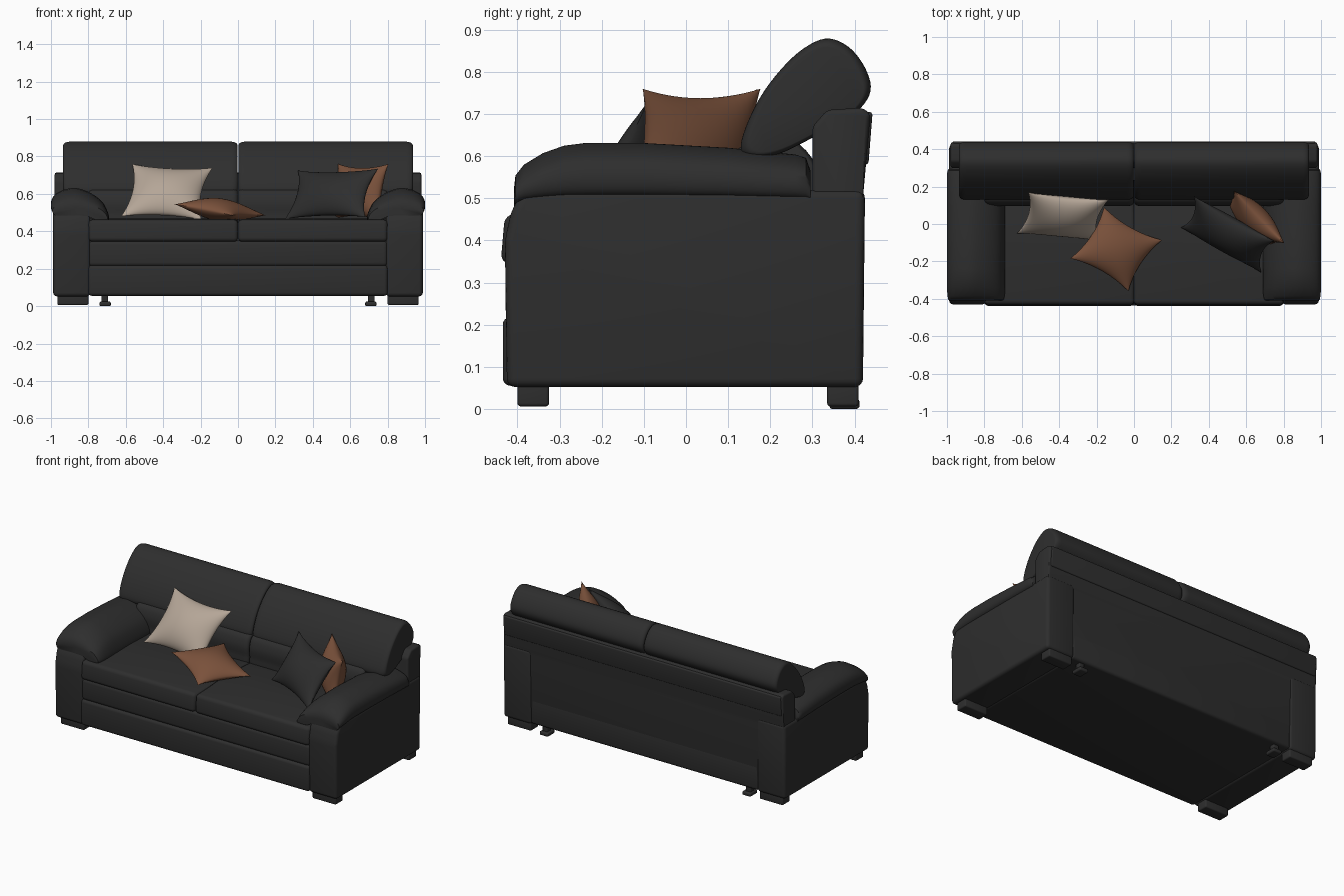
import bpy, bmesh, math
from mathutils import Vector

cube = bpy.data.objects.get("Cube")
if cube:
    bpy.data.objects.remove(cube)


def material(name, color):
    m = bpy.data.materials.new(name)
    m.use_nodes = True
    m.diffuse_color = (*color, 1)
    m.node_tree.nodes["Principled BSDF"].inputs["Base Color"].default_value = (*color, 1)
    return m


LEATHER = material("charcoal leather", (0.027, 0.027, 0.027))
BROWN = material("tan brown fabric", (0.2, 0.085, 0.045))
BEIGE = material("beige fabric", (0.46, 0.38, 0.31))
parts = []


def finish(name, bm, mat=LEATHER, mirror=False):
    bmesh.ops.recalc_face_normals(bm, faces=bm.faces)
    mesh = bpy.data.meshes.new(name)
    bm.to_mesh(mesh)
    bm.free()
    mesh.materials.append(mat)
    ob = bpy.data.objects.new(name, mesh)
    bpy.context.collection.objects.link(ob)
    if mirror:
        ob.modifiers.new("Mirror", "MIRROR").use_mirror_merge = False
    parts.append(ob)
    return ob


def loft(bm, rings):
    """Skin closed rings of points and cap both ends."""
    rows = [[bm.verts.new(p) for p in ring] for ring in rings]
    n = len(rows[0])
    for a, b in zip(rows, rows[1:]):
        for i in range(n):
            j = (i + 1) % n
            bm.faces.new((a[i], a[j], b[j], b[i]))
    bm.faces.new(rows[0])
    bm.faces.new(rows[-1])


def prism(name, profile, x0, x1, bevel, mirror=False):
    """Side profile (y, z) extruded along x with rounded edges."""
    bm = bmesh.new()
    loft(bm, [[(x, y, z) for y, z in profile] for x in (x0, x1)])
    bmesh.ops.bevel(bm, geom=bm.edges[:], offset=bevel, segments=4,
                    profile=0.5, affect='EDGES', clamp_overlap=True)
    return finish(name, bm, mirror=mirror)


def box(y0, y1, z0, z1):
    return [(y0, z0), (y1, z0), (y1, z1), (y0, z1)]


def spline(points, steps=5):
    """Closed smooth curve through the given 2D points."""
    pts, out = [Vector(p) for p in points], []
    n = len(pts)
    for i in range(n):
        a, b, c, d = (pts[(i + k) % n] for k in (-1, 0, 1, 2))
        for s in range(steps):
            t = s / steps
            out.append(0.5 * (2 * b + (c - a) * t + (2 * a - 5 * b + 4 * c - d) * t * t
                              + (3 * b - a - 3 * c + d) * t ** 3))
    return out


def sweep(name, profile, stations, anchor, axis):
    """Soft section swept along x or y; stations are (position, scale, scale)."""
    bm, rings = bmesh.new(), []
    au, av = anchor
    for pos, su, sv in stations:
        ring = [(au + (u - au) * su, av + (v - av) * sv) for u, v in spline(profile)]
        rings.append([(pos, u, v) if axis == "x" else (u, pos, v) for u, v in ring])
    loft(bm, rings)
    return finish(name, bm, mirror=True)


def rounded(lo, hi, depth, inset):
    """Stations for a sweep with domed ends."""
    ends = [(depth * (1 - math.cos(a)), 1 - inset * (1 - math.sin(a)))
            for a in (k * math.pi / 12 for k in range(7))]
    return ([(lo + d, s, s) for d, s in ends] +
            [(hi - d, s, s) for d, s in reversed(ends)])


def pillow(name, mat, centre, a, b, puff, n=20, pinch=0.15):
    """Pinched square cushion spanned by half-edge vectors a and b."""
    c, a, b = Vector(centre), Vector(a), Vector(b)
    normal = a.cross(b).normalized()
    bm = bmesh.new()
    for side in (-1, 1):
        grid = []
        for i in range(n + 1):
            u = -math.cos(math.pi * i / n)
            row = []
            for j in range(n + 1):
                v = -math.cos(math.pi * j / n)
                eu, ev = max(0, 1 - u * u), max(0, 1 - v * v)
                row.append(bm.verts.new(c + a * u * (1 - pinch * ev) + b * v * (1 - pinch * eu)
                                        + normal * side * puff * (eu * ev) ** 0.6))
            grid.append(row)
        for i in range(n):
            for j in range(n):
                bm.faces.new((grid[i][j], grid[i + 1][j], grid[i + 1][j + 1], grid[i][j + 1]))
    bmesh.ops.remove_doubles(bm, verts=bm.verts, dist=0.0005)
    finish(name, bm, mat)


# Base panels, front bands and seat
prism("lower_panel", box(-0.435, 0.415, 0.055, 0.218), -0.8, 0.8, 0.018)
prism("front_band", box(-0.428, 0.3, 0.212, 0.35), -0.8, 0.8, 0.022)
prism("seat_cushion", [(-0.44, 0.345), (0.25, 0.345), (0.25, 0.455), (-0.1, 0.468), (-0.43, 0.462)],
      0, 0.8, 0.022, True)

# Arms with soft draped pads
prism("arm", [(-0.425, 0.052), (0.42, 0.052), (0.425, 0.52), (-0.385, 0.52), (-0.415, 0.47), (-0.43, 0.4)],
      0.79, 0.988, 0.02, True)
sweep("arm_pad",
      [(1.0, 0.54), (0.985, 0.59), (0.93, 0.622), (0.86, 0.63), (0.78, 0.6), (0.72, 0.55),
       (0.69, 0.48), (0.7, 0.45), (0.76, 0.455), (0.8, 0.5), (0.88, 0.51), (0.975, 0.505)],
      [(-0.408, 0.9, 0.35), (-0.405, 0.95, 0.52), (-0.385, 0.98, 0.68), (-0.34, 1, 0.85),
       (-0.29, 1, 0.96), (-0.24, 1, 1), (-0.1, 1, 1), (0.1, 1, 0.93), (0.26, 1, 0.83),
       (0.285, 0.98, 0.78), (0.295, 0.94, 0.6)], (0.85, 0.47), "y")

# Back frame with corner posts
prism("back_frame", [(0.3, 0.06), (0.412, 0.06), (0.42, 0.5), (0.438, 0.7), (0.42, 0.715), (0.335, 0.71), (0.3, 0.67)],
      -0.98, 0.98, 0.015)
prism("back_band", [(0.4, 0.58), (0.433, 0.58), (0.443, 0.705), (0.4, 0.705)], -0.97, 0.97, 0.008)

# Back cushions and lumbar rolls
sweep("back_cushion",
      [(0.13, 0.625), (0.155, 0.7), (0.2, 0.775), (0.265, 0.845), (0.33, 0.879), (0.385, 0.86),
       (0.425, 0.81), (0.438, 0.755), (0.405, 0.705), (0.33, 0.66), (0.22, 0.605), (0.15, 0.595)],
      rounded(0.002, 0.935, 0.035, 0.13), (0.3, 0.72), "x")
sweep("lumbar_roll",
      [(0.12, 0.43), (0.1, 0.5), (0.1, 0.57), (0.135, 0.625), (0.25, 0.64), (0.32, 0.55), (0.3, 0.43)],
      rounded(0.002, 0.8, 0.03, 0.12), (0.25, 0.52), "x")

# Feet and small castors
for name, y0, y1 in (("front_foot", -0.4, -0.325), ("back_foot", 0.335, 0.41)):
    prism(name, box(y0, y1, 0.006, 0.07), 0.8, 0.965, 0.008, True)
prism("castor_stem", box(0.36, 0.395, 0.015, 0.07), 0.695, 0.73, 0.005, True)
prism("castor_wheel", box(0.34, 0.412, 0, 0.024), 0.68, 0.74, 0.008, True)

# Scatter pillows
pillow("beige_pillow", BEIGE, (-0.38, 0.04, 0.61), (0.215, -0.02, -0.01), (0.03, 0.11, 0.14), 0.075)
pillow("flat_brown_pillow", BROWN, (-0.095, -0.135, 0.515), (0.155, -0.088, -0.03), (0.09, 0.137, 0), 0.06)
pillow("charcoal_pillow", LEATHER, (0.5, -0.055, 0.6), (0.215, -0.12, 0.005), (0.035, 0.085, 0.13), 0.075)
pillow("upright_brown_pillow", BROWN, (0.645, 0.025, 0.61), (0.135, -0.14, 0), (0.025, 0.012, 0.15), 0.075)

# Smooth shading with crisp seams
bpy.ops.object.select_all(action='DESELECT')
for ob in parts:
    ob.select_set(True)
bpy.context.view_layer.objects.active = parts[0]
bpy.ops.object.shade_smooth_by_angle(angle=math.radians(40))
